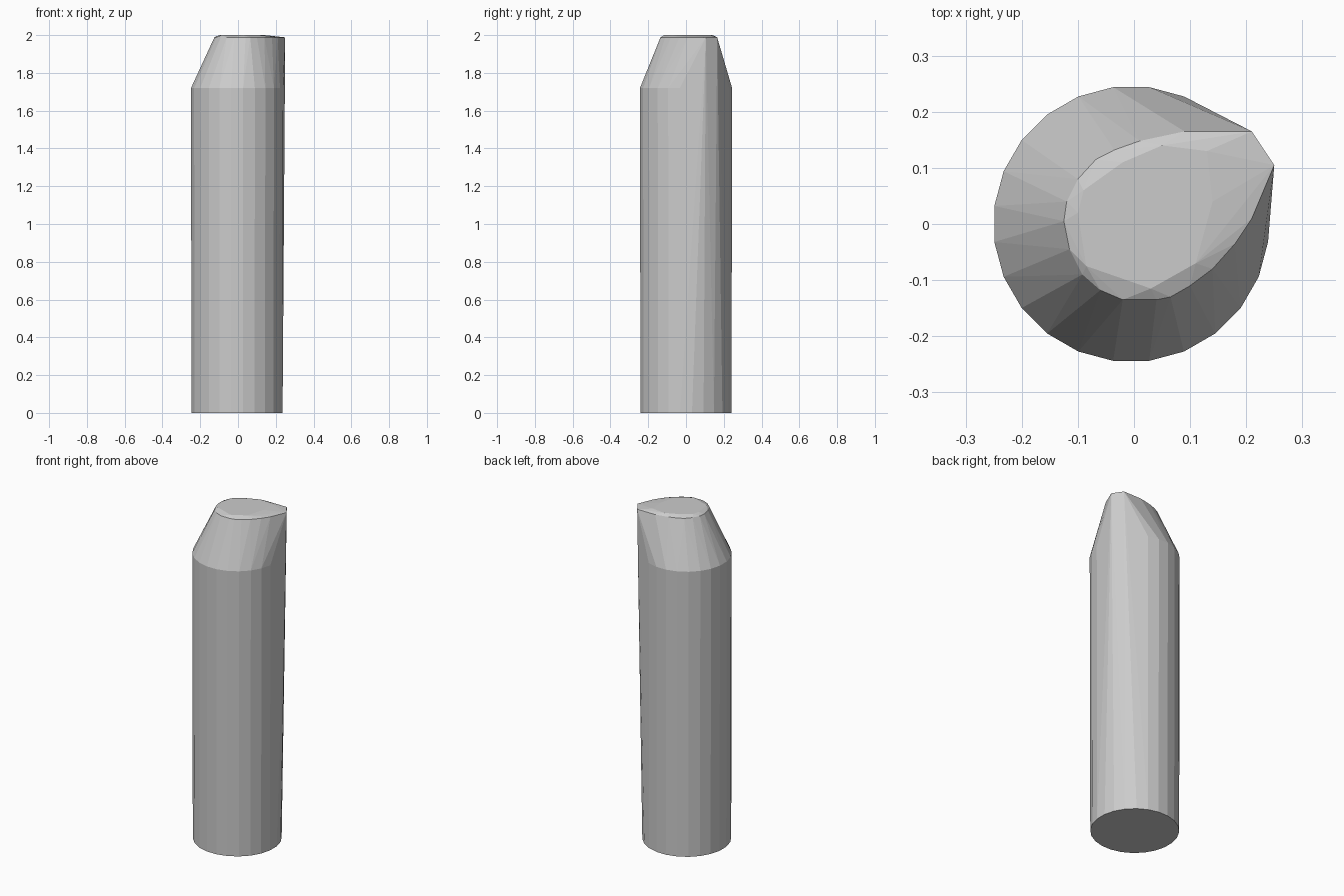
import bpy, bmesh, math

if "Cube" in bpy.data.objects:
    bpy.data.objects.remove(bpy.data.objects["Cube"])

SIDES = 24


def ring(radius, z, cx=-0.005, cy=0.0):
    """Regular polygon of points at height z."""
    return [(cx + radius * math.cos(math.tau * (i + 0.5) / SIDES),
             cy + radius * math.sin(math.tau * (i + 0.5) / SIDES), z)
            for i in range(SIDES)]


# teardrop outline of the upper rim, pointed towards +x +y
rim = [(0.25, 0.105), (0.21, 0.165), (0.09, 0.165), (0.01, 0.148),
       (-0.035, 0.132), (-0.068, 0.115), (-0.10, 0.08), (-0.12, 0.04),
       (-0.125, 0.005), (-0.115, -0.045), (-0.092, -0.09), (-0.06, -0.118),
       (-0.02, -0.135), (0.04, -0.135), (0.065, -0.13), (0.10, -0.11),
       (0.14, -0.08), (0.18, -0.035), (0.21, 0.01)]

# slightly raised flat on the top
crown = [(-0.10, 0.02), (-0.085, -0.075), (0.03, -0.115), (0.11, -0.07),
         (0.14, 0.04), (0.13, 0.13), (0.05, 0.14), (-0.02, 0.11), (-0.09, 0.06)]

points = ring(0.243, 0.0) + ring(0.246, 1.72)
points += [(x, y, 1.988) for x, y in rim]
points += [(x, y, 2.0) for x, y in crown]

# faceted post: convex skin over the stacked sections
bm = bmesh.new()
for p in points:
    bm.verts.new(p)
hull = bmesh.ops.convex_hull(bm, input=bm.verts[:])
unused = {e for e in hull["geom_interior"] + hull["geom_unused"]
          if isinstance(e, bmesh.types.BMVert)}
bmesh.ops.delete(bm, geom=list(unused), context='VERTS')
bmesh.ops.dissolve_limit(bm, angle_limit=math.radians(0.5),
                         verts=bm.verts[:], edges=bm.edges[:])
bmesh.ops.recalc_face_normals(bm, faces=bm.faces[:])

mesh = bpy.data.meshes.new("post")
bm.to_mesh(mesh)
bm.free()
post = bpy.data.objects.new("post", mesh)
bpy.context.collection.objects.link(post)
